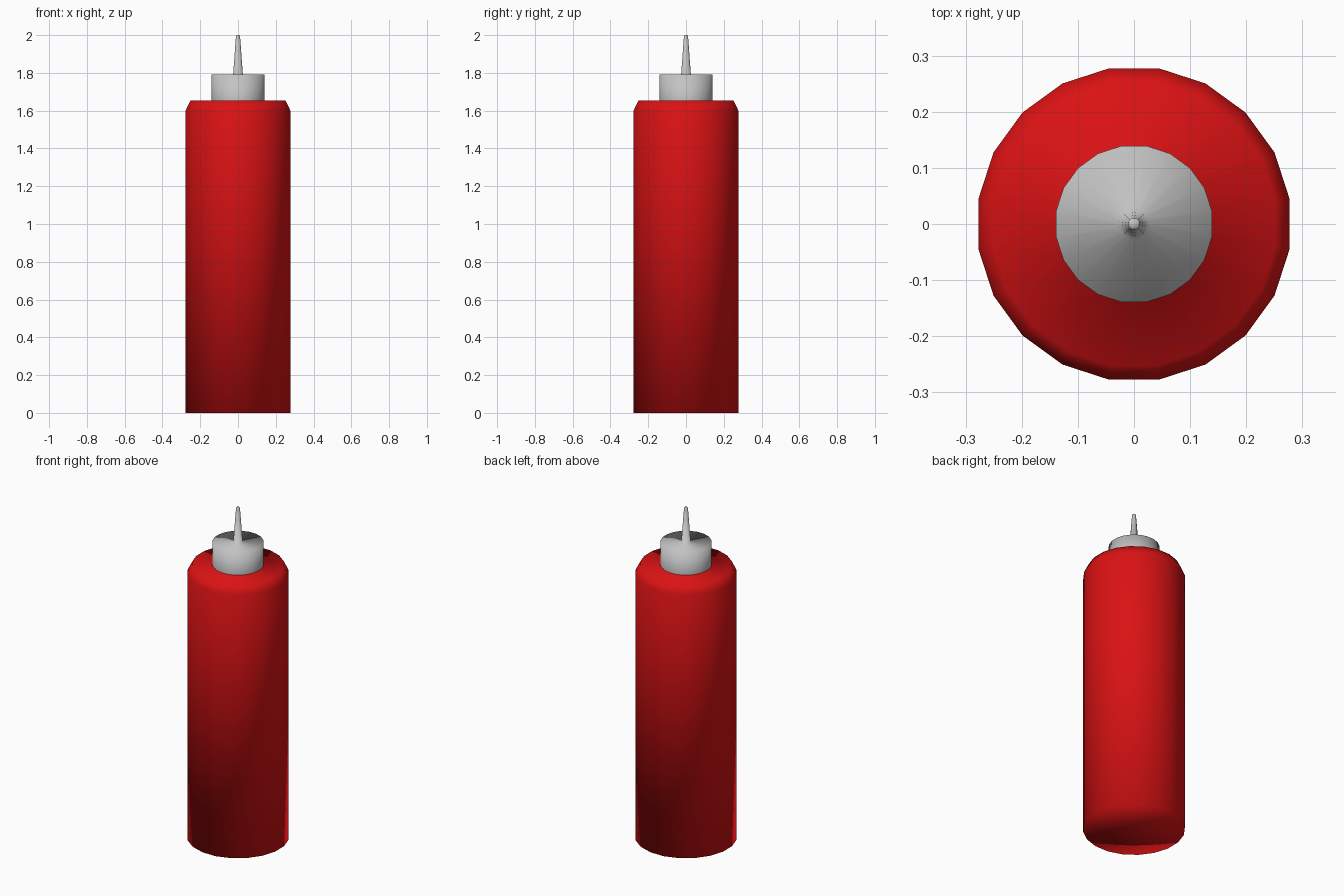
import bpy, bmesh, math

if "Cube" in bpy.data.objects:
    bpy.data.objects.remove(bpy.data.objects["Cube"])

SIDES = 20


def material(name, rgb):
    m = bpy.data.materials.new(name)
    m.diffuse_color = (*rgb, 1.0)
    m.use_nodes = True
    m.node_tree.nodes["Principled BSDF"].inputs["Base Color"].default_value = m.diffuse_color
    return m


def lathe(name, profile, mat):
    """Spin (radius, height) points round z; radius 0 makes a pole."""
    bm = bmesh.new()
    rings = []
    for r, z in profile:
        if r == 0:
            rings.append([bm.verts.new((0, 0, z))] * SIDES)
        else:
            # half-step offset puts a flat side on each axis
            angles = [2 * math.pi * (i + 0.5) / SIDES for i in range(SIDES)]
            rings.append([bm.verts.new((r * math.cos(a), r * math.sin(a), z)) for a in angles])
    for low, high in zip(rings, rings[1:]):
        for i in range(SIDES):
            j = (i + 1) % SIDES
            corners = dict.fromkeys((low[i], low[j], high[j], high[i]))
            face = bm.faces.new(list(corners))
            face.smooth = True
    mesh = bpy.data.meshes.new(name)
    bm.to_mesh(mesh)
    bm.free()
    mesh.materials.append(mat)
    obj = bpy.data.objects.new(name, mesh)
    bpy.context.collection.objects.link(obj)
    return obj


red = material("red plastic", (0.70, 0.006, 0.007))
grey = material("light grey plastic", (0.55, 0.55, 0.55))

# Bottle body: flat base, straight wall, bevelled shoulder, short neck inside the cap
lathe("bottle_body", [(0, 0), (0.281, 0), (0.281, 1.60), (0.255, 1.653),
                      (0.139, 1.653), (0.139, 1.67)], red)

# Cap running into the tapered nozzle
lathe("cap_and_nozzle", [(0.141, 1.653), (0.141, 1.792), (0.026, 1.792),
                         (0.011, 1.995), (0.008, 2.0), (0, 2.0)], grey)
